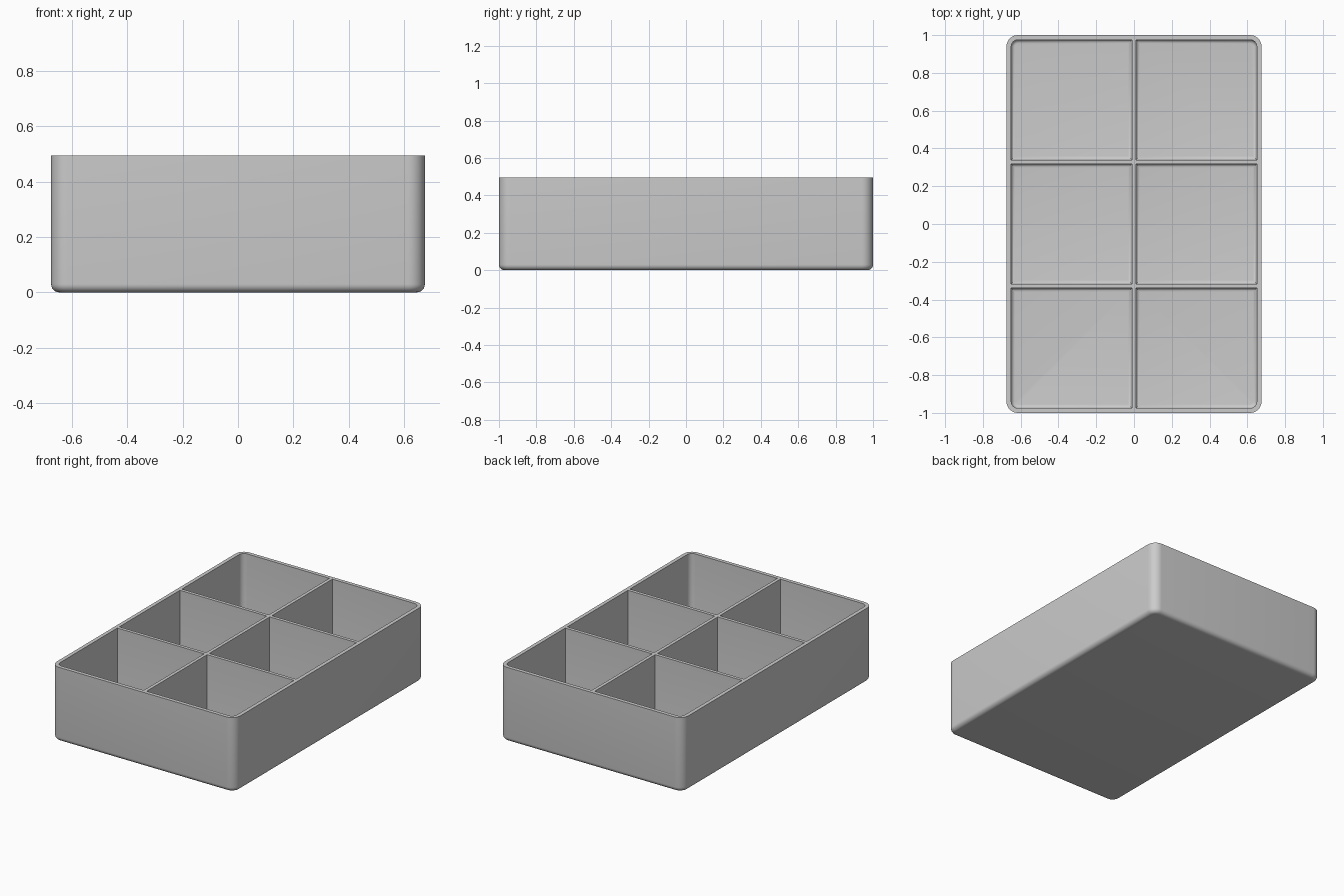
import bpy
import bmesh

if "Cube" in bpy.data.objects:
    bpy.data.objects.remove(bpy.data.objects["Cube"], do_unlink=True)

WIDTH, LENGTH, HEIGHT = 1.35, 2.0, 0.495
WALL, FLOOR, DIVIDER = 0.025, 0.025, 0.022
CORNER, INNER_CORNER = 0.06, 0.035
FILLET, INNER_FILLET = 0.03, 0.02

grey = bpy.data.materials.new("matte grey")
grey.use_nodes = True
colour = (0.6, 0.6, 0.6, 1)
grey.diffuse_color = colour
grey.node_tree.nodes["Principled BSDF"].inputs["Base Color"].default_value = colour


def rounded_box(name, low, high, corner, fillet, is_round):
    """Box with chosen upright edges rounded, then its bottom rim filleted."""
    bm = bmesh.new()
    bmesh.ops.create_cube(bm, size=1)
    for v in bm.verts:
        v.co = [low[i] if v.co[i] < 0 else high[i] for i in range(3)]
    upright = [e for e in bm.edges
               if abs(e.verts[0].co.z - e.verts[1].co.z) > 0.1
               and is_round(e.verts[0].co)]
    if upright:
        bmesh.ops.bevel(bm, geom=upright, offset=corner, segments=8,
                        profile=0.5, affect='EDGES')
    bottom = [e for e in bm.edges
              if all(abs(v.co.z - low[2]) < 1e-5 for v in e.verts)]
    bmesh.ops.bevel(bm, geom=bottom, offset=fillet, segments=6,
                    profile=0.5, affect='EDGES')
    bmesh.ops.recalc_face_normals(bm, faces=bm.faces)
    mesh = bpy.data.meshes.new(name)
    bm.to_mesh(mesh)
    bm.free()
    obj = bpy.data.objects.new(name, mesh)
    bpy.context.collection.objects.link(obj)
    return obj


# Outer body of the tray
x, y = WIDTH / 2, LENGTH / 2
tray = rounded_box("divided_tray", (-x, -y, 0), (x, y, HEIGHT),
                   CORNER, FILLET, lambda co: True)
tray.data.materials.append(grey)

# Six compartments, rounded only where they meet the tray's own corners
in_x, in_y = x - WALL, y - WALL
cell_x = (2 * in_x - DIVIDER) / 2
cell_y = (2 * in_y - 2 * DIVIDER) / 3
cutters = []
for col in range(2):
    for row in range(3):
        x0 = -in_x + col * (cell_x + DIVIDER)
        y0 = -in_y + row * (cell_y + DIVIDER)
        cutter = rounded_box(
            "compartment_cutter", (x0, y0, FLOOR),
            (x0 + cell_x, y0 + cell_y, HEIGHT + 0.1),
            INNER_CORNER, INNER_FILLET,
            lambda co: abs(co.x) > in_x - 0.01 and abs(co.y) > in_y - 0.01)
        cutter.hide_render = True
        cutters.append(cutter)
        cut = tray.modifiers.new("compartment", 'BOOLEAN')
        cut.operation = 'DIFFERENCE'
        cut.solver = 'EXACT'
        cut.object = cutter

# Bake the cuts and discard the cutters
bpy.ops.object.select_all(action='DESELECT')
tray.select_set(True)
bpy.context.view_layer.objects.active = tray
for cut in list(tray.modifiers):
    bpy.ops.object.modifier_apply(modifier=cut.name)
for cutter in cutters:
    bpy.data.objects.remove(cutter, do_unlink=True)

bpy.ops.object.shade_smooth_by_angle(angle=0.6)
